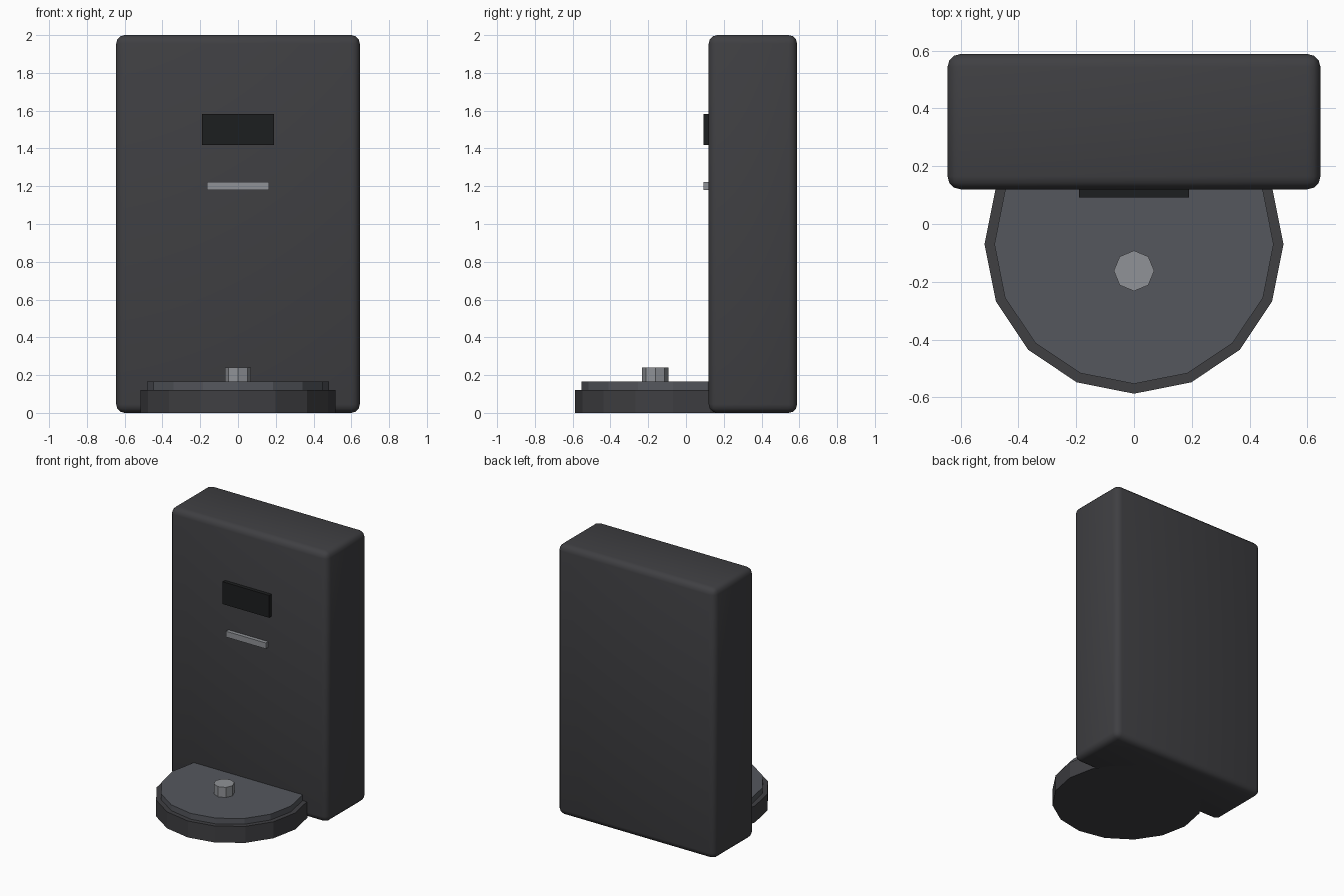
import bpy

if "Cube" in bpy.data.objects:
    bpy.data.objects.remove(bpy.data.objects["Cube"])


def material(name, rgb):
    m = bpy.data.materials.new(name)
    m.diffuse_color = (*rgb, 1)
    m.use_nodes = True
    m.node_tree.nodes["Principled BSDF"].inputs["Base Color"].default_value = m.diffuse_color
    return m


charcoal = material("charcoal", (0.05, 0.05, 0.055))
slate = material("slate", (0.09, 0.095, 0.11))
black = material("black", (0.012, 0.013, 0.014))
steel = material("steel", (0.28, 0.29, 0.31))


def box(name, lo, hi, mat, bevel=0, segments=3):
    bpy.ops.mesh.primitive_cube_add(size=1, location=[(a + b) / 2 for a, b in zip(lo, hi)])
    ob = bpy.context.object
    ob.name = name
    ob.scale = [b - a for a, b in zip(lo, hi)]
    bpy.ops.object.transform_apply(location=False, rotation=False, scale=True)
    ob.data.materials.append(mat)
    if bevel:
        mod = ob.modifiers.new("rounded_edges", "BEVEL")
        mod.width = bevel
        mod.segments = segments
        bpy.ops.object.modifier_apply(modifier=mod.name)
        bpy.ops.object.shade_smooth_by_angle()
    return ob


def disc(name, sides, radius, y, z0, z1, mat):
    bpy.ops.mesh.primitive_cylinder_add(vertices=sides, radius=radius, depth=z1 - z0,
                                        location=(0, y, (z0 + z1) / 2))
    ob = bpy.context.object
    ob.name = name
    ob.data.materials.append(mat)
    return ob


# Upright cabinet with rounded edges
box("cabinet", (-0.645, 0.12, 0), (0.645, 0.588, 2), charcoal, 0.045)

# Faceted foot, running back into the cabinet, with a raised tray
disc("foot", 16, 0.517, -0.07, 0, 0.122, charcoal)
disc("tray", 16, 0.483, -0.07, 0.122, 0.165, slate)

# Small post on the tray
disc("post", 8, 0.07, -0.162, 0.165, 0.24, steel)

# Display window and metal strip on the cabinet front
box("display", (-0.19, 0.092, 1.417), (0.19, 0.13, 1.582), black)
box("strip", (-0.163, 0.092, 1.18), (0.163, 0.13, 1.223), steel)
